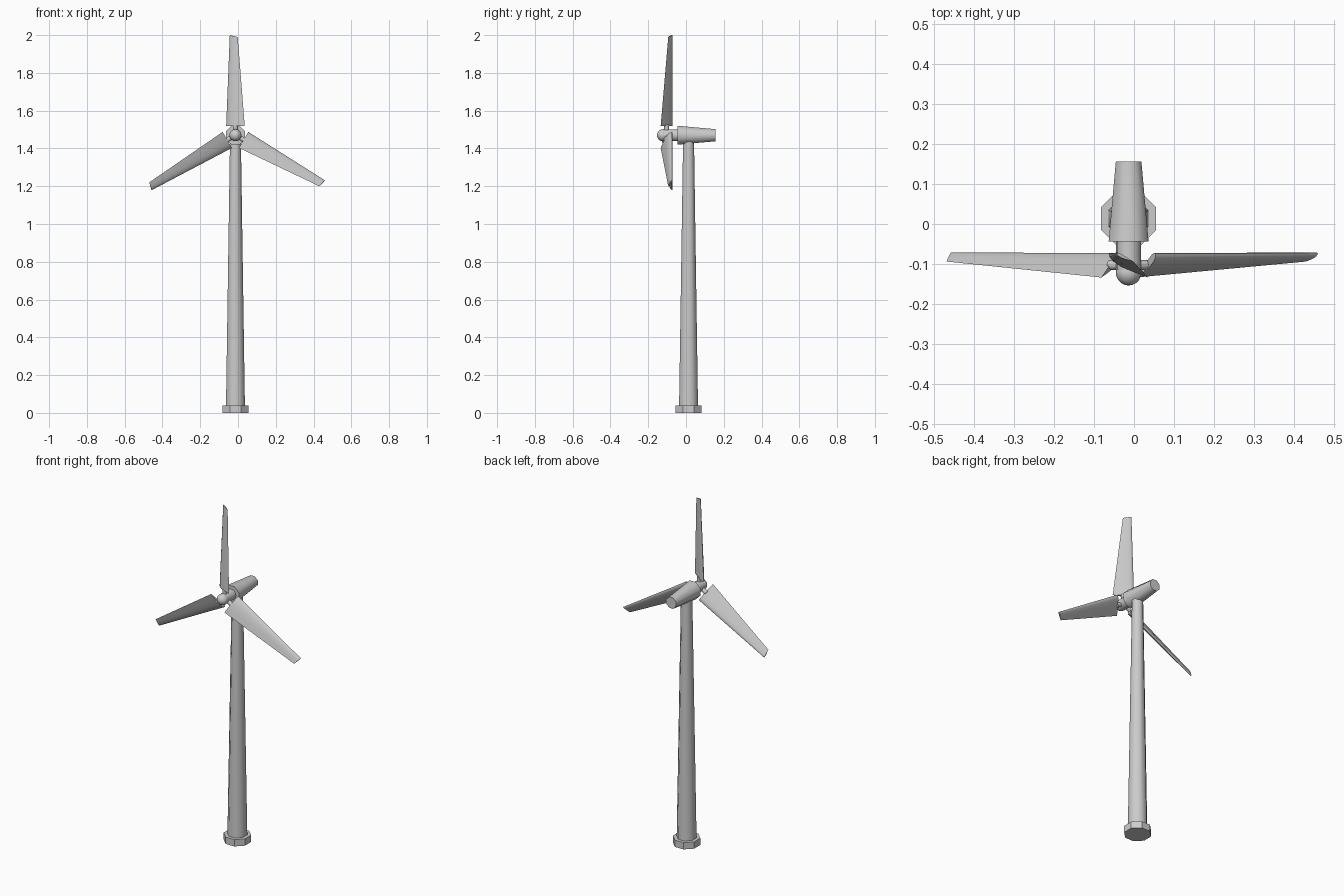
import bpy, bmesh
from math import radians, cos, sin, pi
from mathutils import Vector, Matrix

if "Cube" in bpy.data.objects:
    bpy.data.objects.remove(bpy.data.objects["Cube"])

CX, CY = -0.0135, 0.0135      # tower axis
HUB_Z = 1.47                  # rotor axis height
ROTOR_Y = -0.103              # blade pitch axis


def make_object(name, bm, smooth_angle=None):
    bmesh.ops.recalc_face_normals(bm, faces=bm.faces)
    mesh = bpy.data.meshes.new(name)
    bm.to_mesh(mesh)
    bm.free()
    obj = bpy.data.objects.new(name, mesh)
    bpy.context.collection.objects.link(obj)
    if smooth_angle:
        bpy.ops.object.select_all(action='DESELECT')
        obj.select_set(True)
        bpy.context.view_layer.objects.active = obj
        bpy.ops.object.shade_smooth_by_angle(angle=radians(smooth_angle))
    return obj


def loft(bm, rings):
    """Skin closed rings of equal point count and cap both ends."""
    loops = [[bm.verts.new(p) for p in ring] for ring in rings]
    n = len(loops[0])
    for a, b in zip(loops, loops[1:]):
        for i in range(n):
            j = (i + 1) % n
            bm.faces.new((a[i], a[j], b[j], b[i]))
    bm.faces.new(loops[0])
    bm.faces.new(loops[-1])


def octagon(flat_radius):
    r = flat_radius / cos(pi / 8)
    return [(r * cos(pi / 8 + i * pi / 4), r * sin(pi / 8 + i * pi / 4)) for i in range(8)]


def upright(name, sections, smooth_angle=None):
    bm = bmesh.new()
    loft(bm, [[(CX + x, CY + y, z) for x, y in octagon(r)] for z, r in sections])
    return make_object(name, bm, smooth_angle)


# Octagonal foundation and tapered tower
upright("foundation", [(0, 0.069), (0.04, 0.069)])
upright("tower", [(0.04, 0.050), (1.44, 0.029)], 50)

# Nacelle tapering to the back
bm = bmesh.new()
loft(bm, [[(CX + x, y, HUB_Z + z) for x, z in octagon(r)]
          for y, r in ((-0.044, 0.050), (0.157, 0.032))])
make_object("nacelle", bm, 50)

# Hub shaft with a round nose
bm = bmesh.new()
bmesh.ops.create_cone(bm, cap_ends=True, segments=16, radius1=0.031, radius2=0.031, depth=0.08,
                      matrix=Matrix.Translation((CX, -0.08, HUB_Z)) @ Matrix.Rotation(pi / 2, 4, 'X'))
make_object("hub_shaft", bm, 40)
bm = bmesh.new()
bmesh.ops.create_uvsphere(bm, u_segments=16, v_segments=10, radius=0.032,
                          matrix=Matrix.Translation((CX, -0.122, HUB_Z)) @ Matrix.Rotation(pi / 2, 4, 'X'))
make_object("hub_nose", bm, 40)

# Aerofoil section: position along chord, thickness (fractions of chord)
FOIL = [(0, 0), (0.05, 0.06), (0.16, 0.10), (0.38, 0.11), (0.7, 0.06),
        (1, 0), (0.7, -0.03), (0.38, -0.06), (0.16, -0.07), (0.05, -0.05)]


def foil_ring(left, right):
    left, right = Vector(left), Vector(right)
    chord = right - left
    front = Vector((chord.y, -chord.x, 0))
    return [left + chord * s + front * t for s, t in FOIL]


# Three blades, each with a short root stub
for k in range(3):
    turn = Matrix.Translation((CX, 0, HUB_Z)) @ Matrix.Rotation(k * 2 * pi / 3, 4, 'Y')
    bm = bmesh.new()
    loft(bm, [foil_ring((-0.049, -0.074, 0.05), (0.049, -0.134, 0.05)),
              foil_ring((-0.030, -0.073, 0.53), (0.012, -0.094, 0.52))])
    bm.transform(turn)
    make_object(f"blade_{k + 1}", bm, 50)

    bm = bmesh.new()
    bmesh.ops.create_cone(bm, cap_ends=True, segments=12, radius1=0.0125, radius2=0.0125, depth=0.055,
                          matrix=turn @ Matrix.Translation((0, ROTOR_Y, 0.0285)))
    make_object(f"blade_stub_{k + 1}", bm, 40)
